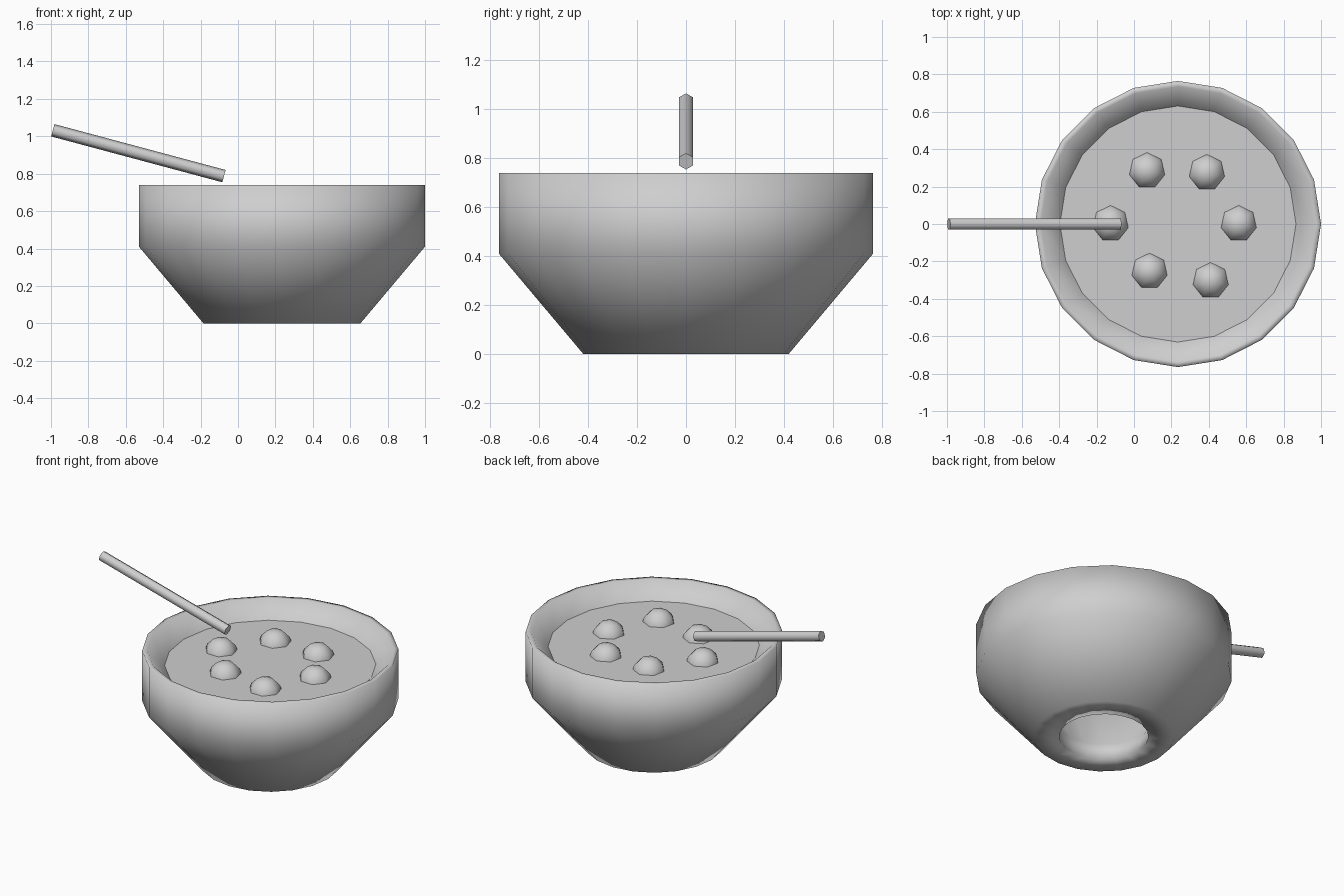
import bpy, bmesh, math
from mathutils import Vector

if "Cube" in bpy.data.objects:
    bpy.data.objects.remove(bpy.data.objects["Cube"])

CX = 0.235      # bowl axis
SIDES = 20

grey = bpy.data.materials.new("plain_grey")
grey.diffuse_color = (0.62, 0.62, 0.62, 1)
grey.use_nodes = True
grey.node_tree.nodes["Principled BSDF"].inputs["Base Color"].default_value = grey.diffuse_color


def finish(name, bm, smooth_angle=180):
    """Turn a bmesh into a named, smooth-shaded object."""
    me = bpy.data.meshes.new(name)
    bm.to_mesh(me)
    bm.free()
    me.materials.append(grey)
    ob = bpy.data.objects.new(name, me)
    bpy.context.collection.objects.link(ob)
    bpy.ops.object.select_all(action='DESELECT')
    ob.select_set(True)
    bpy.context.view_layer.objects.active = ob
    if smooth_angle >= 180:
        bpy.ops.object.shade_smooth()
    else:
        bpy.ops.object.shade_smooth_by_angle(angle=math.radians(smooth_angle))
    return ob


def ring(bm, r, z):
    return [bm.verts.new((CX + r * math.cos(2 * math.pi * i / SIDES),
                          r * math.sin(2 * math.pi * i / SIDES), z))
            for i in range(SIDES)]


# Bowl: closed wall section spun around its axis, open at the base
profile = [(0.42, 0), (0.765, 0.41), (0.765, 0.74), (0.735, 0.74),
           (0.63, 0.64), (0.30, 0.12), (0.267, 0)]
bm = bmesh.new()
rings = [ring(bm, r, z) for r, z in profile]
for a, b in zip(rings, rings[1:] + rings[:1]):
    for i in range(SIDES):
        j = (i + 1) % SIDES
        bm.faces.new((a[i], a[j], b[j], b[i]))
bmesh.ops.recalc_face_normals(bm, faces=bm.faces)
finish("bowl", bm)

# Soup surface
bm = bmesh.new()
bm.faces.new(ring(bm, 0.632, 0.641))
finish("soup", bm)

# Dumplings half sunk in the soup
spots = [(0.07, 0.285), (0.39, 0.275), (-0.125, 0.002),
         (0.56, 0.002), (0.083, -0.253), (0.41, -0.303)]
for n, (x, y) in enumerate(spots, 1):
    bm = bmesh.new()
    bmesh.ops.create_uvsphere(bm, u_segments=7, v_segments=6, radius=0.104)
    bmesh.ops.translate(bm, verts=bm.verts, vec=(x, y, 0.615))
    finish(f"dumpling_{n}", bm)

# Stick: six-sided rod leaning over the bowl
start, end = Vector((-0.99, 0, 1.032)), Vector((-0.075, 0, 0.787))
axis = end - start
bm = bmesh.new()
bmesh.ops.create_cone(bm, cap_ends=True, segments=6, radius1=0.034,
                      radius2=0.034, depth=axis.length)
# Put a corner of the hexagon on top
for v in bm.verts:
    a = math.atan2(v.co.y, v.co.x)
    k = round(a / (math.pi / 3) - 0.001) * math.pi / 3
    v.co.x, v.co.y = 0.034 * math.cos(k), 0.034 * math.sin(k)
tilt = math.atan2(axis.x, axis.z)
stick = finish("stick", bm, 65)
stick.rotation_euler = (0, tilt, 0)
stick.location = (start + end) / 2
